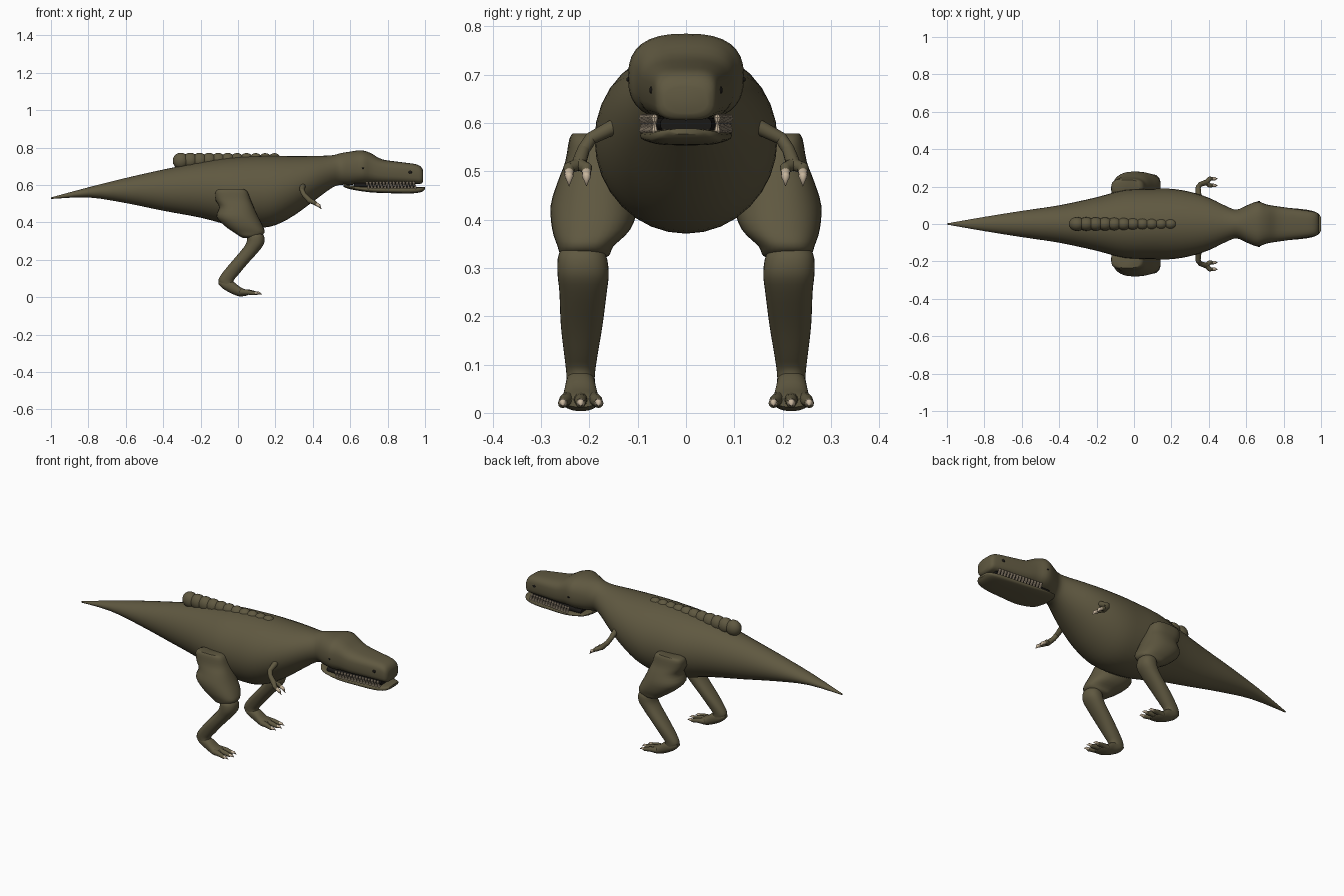
import bpy, bmesh, math
from mathutils import Vector, Matrix

cube = bpy.data.objects.get("Cube")
if cube:
    bpy.data.objects.remove(cube, do_unlink=True)


def material(name, color):
    mat = bpy.data.materials.new(name)
    mat.use_nodes = True
    mat.diffuse_color = (*color, 1)
    shader = mat.node_tree.nodes["Principled BSDF"]
    shader.inputs["Base Color"].default_value = (*color, 1)
    shader.inputs["Roughness"].default_value = 0.8
    return mat


olive = material("olive skin", (0.115, 0.098, 0.052))
ivory = material("ivory", (0.58, 0.47, 0.34))
amber = material("amber", (0.48, 0.22, 0.02))
black = material("black", (0.01, 0.009, 0.008))


def finish(name, bm, mat, mirror=False, angle=40):
    """Turn a bmesh into a smooth object, optionally mirrored across the spine."""
    bmesh.ops.recalc_face_normals(bm, faces=bm.faces)
    mesh = bpy.data.meshes.new(name)
    bm.to_mesh(mesh)
    bm.free()
    mesh.materials.append(mat)
    obj = bpy.data.objects.new(name, mesh)
    bpy.context.collection.objects.link(obj)
    bpy.ops.object.select_all(action="DESELECT")
    obj.select_set(True)
    bpy.context.view_layer.objects.active = obj
    bpy.ops.object.shade_smooth_by_angle(angle=math.radians(angle))
    if mirror:
        mod = obj.modifiers.new("Mirror", "MIRROR")
        mod.use_axis = (False, True, False)
    return obj


def spline(rows, steps):
    """Catmull-Rom interpolation through rows of numbers."""
    rows = [Vector(r) for r in rows]
    out = []
    for i in range(len(rows) - 1):
        b, c = rows[i], rows[i + 1]
        a, d = rows[max(i - 1, 0)], rows[min(i + 2, len(rows) - 1)]
        for k in range(steps):
            t = k / steps
            out.append(0.5 * (2 * b + (c - a) * t + (2 * a - 5 * b + 4 * c - d) * t ** 2
                              + (3 * b - a - 3 * c + d) * t ** 3))
    return out + [rows[-1]]


def loft(name, rows, mat, upright=False, mirror=False, sides=32, steps=3):
    """Skin cross-sections (position, low, high, side low, side high, power).
    Sections face along x, or along z when upright."""
    bm = bmesh.new()
    rings = []
    for p, lo, hi, s0, s1, power in spline(rows, steps):
        ring = []
        for i in range(sides):
            a = math.tau * i / sides
            u, v = (math.copysign(abs(w) ** (2 / power), w) for w in (math.cos(a), math.sin(a)))
            y = (s0 + s1) / 2 + u * (s1 - s0) / 2
            h = (lo + hi) / 2 + v * (hi - lo) / 2
            ring.append(bm.verts.new((h, y, p) if upright else (p, y, h)))
        rings.append(ring)
    for r, q in zip(rings, rings[1:]):
        for i in range(sides):
            j = (i + 1) % sides
            bm.faces.new((r[i], r[j], q[j], q[i]))
    bm.faces.new(rings[0])
    bm.faces.new(rings[-1])
    return finish(name, bm, mat, mirror)


def add_ball(bm, center, radius, scale=(1, 1, 1), segments=20):
    bmesh.ops.create_uvsphere(bm, u_segments=segments, v_segments=segments // 2, radius=radius,
                              matrix=Matrix.Translation(center) @ Matrix.Diagonal((*scale, 1)))


def add_limb(bm, points, radii, segments=12):
    """Tapered tubes joined by balls; a zero radius makes a point."""
    points = [Vector(p) for p in points]
    for a, b, ra, rb in zip(points, points[1:], radii, radii[1:]):
        turn = (b - a).to_track_quat("Z", "Y").to_matrix().to_4x4()
        bmesh.ops.create_cone(bm, cap_ends=True, segments=segments, radius1=ra, radius2=rb,
                              depth=(b - a).length,
                              matrix=Matrix.Translation((a + b) / 2) @ turn)
    for p, r in zip(points, radii):
        if r:
            add_ball(bm, p, r, segments=segments)


# Tail, torso, neck and skull in one skin: x, bottom, top, half width, squareness
body = [(-1, .525, .533, .003, 2), (-.8, .533, .587, .038, 2), (-.6, .503, .637, .07, 2),
        (-.4, .462, .682, .1, 2), (-.2, .425, .722, .143, 2), (-.05, .387, .745, .182, 2),
        (.1, .371, .755, .188, 2), (.2, .385, .756, .188, 2), (.3, .437, .755, .172, 2),
        (.4, .51, .755, .14, 2), (.5, .583, .758, .092, 2), (.55, .6, .77, .077, 2),
        (.6, .6, .778, .098, 2.3), (.66, .604, .785, .12, 2.6), (.71, .606, .77, .104, 2.8),
        (.77, .606, .737, .094, 3), (.87, .607, .722, .08, 3.2), (.95, .606, .711, .068, 3.4),
        (.98, .607, .695, .06, 3.2), (.99, .62, .675, .045, 2.6)]
loft("body", [(x, lo, hi, -w, w, k) for x, lo, hi, w, k in body], olive)

# Lower jaw and dark mouth lining
jaw = [(.565, .59, .612, .05, 2.2), (.6, .577, .598, .084, 2.5), (.7, .561, .59, .095, 3),
       (.8, .556, .588, .088, 3), (.92, .554, .588, .077, 3), (.98, .562, .588, .06, 3),
       (1, .577, .589, .035, 2.5)]
loft("lower_jaw", [(x, lo, hi, -w, w, k) for x, lo, hi, w, k in jaw], olive)
loft("mouth_lining", [(x, .58, .615, -w, w, 3) for x, w in ((.62, .075), (.8, .074), (.95, .053))],
     black)

# Teeth along both jaws
bm = bmesh.new()
count = 15
for i in range(count):
    t = i / (count - 1)
    x, y = .69 + .25 * t, .09 - .025 * t
    add_limb(bm, [(x, y, .611), (x, y, .592)], (.0075, .002), 8)
    add_limb(bm, [(x + .008, y, .584), (x + .008, y, .602)], (.007, .002), 8)
finish("teeth", bm, ivory, mirror=True)

# Eyes, pupils and nostrils
for name, spot, size, mat in (("eyes", (.662, .109, .69), .014, amber),
                              ("pupils", (.668, .12, .69), .005, black),
                              ("nostrils", (.92, .069, .668), .01, black)):
    bm = bmesh.new()
    add_ball(bm, spot, size, (1.1, .7, .9))
    finish(name, bm, mat, mirror=True)
bm = bmesh.new()
add_limb(bm, [(.635, .1, .702), (.665, .107, .708), (.695, .097, .698)], (.008, .011, .008))
finish("brow_ridges", bm, olive, mirror=True)

# Row of rounded bumps along the back
bm = bmesh.new()
bumps = 11
for i in range(bumps):
    t = i / (bumps - 1)
    add_ball(bm, (-.305 + .5 * t, 0, .728 + .007 * t), .044 - .009 * t, (1, .85, 1))
finish("back_bumps", bm, olive)

# Legs: height, x range, y range, squareness
thigh = [(.578, -.1, .03, .17, .235, 3), (.565, -.12, .05, .15, .242, 3),
         (.52, -.12, .068, .12, .25, 2.6), (.48, -.1, .085, .11, .265, 2.4),
         (.43, -.115, .108, .1, .28, 2.3), (.38, -.07, .133, .115, .277, 2.4),
         (.345, -.02, .142, .15, .266, 2.5), (.325, .01, .115, .16, .258, 2.5),
         (.315, .03, .08, .185, .235, 2)]
shin = [(.35, .075, .115, .19, .24, 2), (.33, .052, .138, .167, .263, 2.2),
        (.29, .045, .14, .16, .266, 2.3), (.25, .018, .115, .164, .262, 2.3),
        (.18, -.042, .052, .173, .259, 2.3), (.12, -.09, .002, .183, .252, 2.3),
        (.085, -.105, -.025, .188, .248, 2.2), (.055, -.085, -.015, .19, .246, 2)]
loft("thighs", thigh, olive, upright=True, mirror=True)
loft("shins", shin, olive, upright=True, mirror=True)
foot = [(-.105, .07, .09, .205, .23, 2), (-.08, .045, .095, .19, .245, 2.2),
        (-.03, .017, .085, .187, .25, 2.2), (.01, .004, .055, .181, .255, 2.2),
        (.04, .007, .04, .18, .256, 2.4), (.055, .012, .03, .188, .248, 2.2)]
loft("feet", foot, olive, mirror=True)

# Toes and their claws
toes, claws = bmesh.new(), bmesh.new()
for side in (-1, 0, 1):
    reach = .012 * (1 - abs(side))
    mid, tip = .218 + side * .026, .218 + side * .037
    add_limb(toes, [(.02, mid, .028), (.055 + reach, mid + side * .006, .026),
                    (.085 + reach, tip, .02)], (.016, .013, .01))
    add_limb(claws, [(.084 + reach, tip, .021), (.1 + reach, tip, .022), (.118 + reach, tip, .014)],
             (.009, .007, 0))
finish("toes", toes, olive, mirror=True)
finish("toe_claws", claws, ivory, mirror=True)

# Small arms, two fingers each, and finger claws
arms, claws = bmesh.new(), bmesh.new()
add_limb(arms, [(.345, .11, .61), (.345, .15, .592), (.343, .197, .568), (.355, .212, .545),
                (.385, .222, .515)], (.018, .016, .013, .013, .015))
for y in (.206, .242):
    add_limb(arms, [(.385, .222, .515), (.405, y, .507), (.42, y, .496)], (.013, .012, .009))
    add_limb(claws, [(.418, y, .498), (.432, y, .49), (.448, y, .468)], (.0095, .009, 0))
finish("arms", arms, olive, mirror=True)
finish("finger_claws", claws, ivory, mirror=True)
